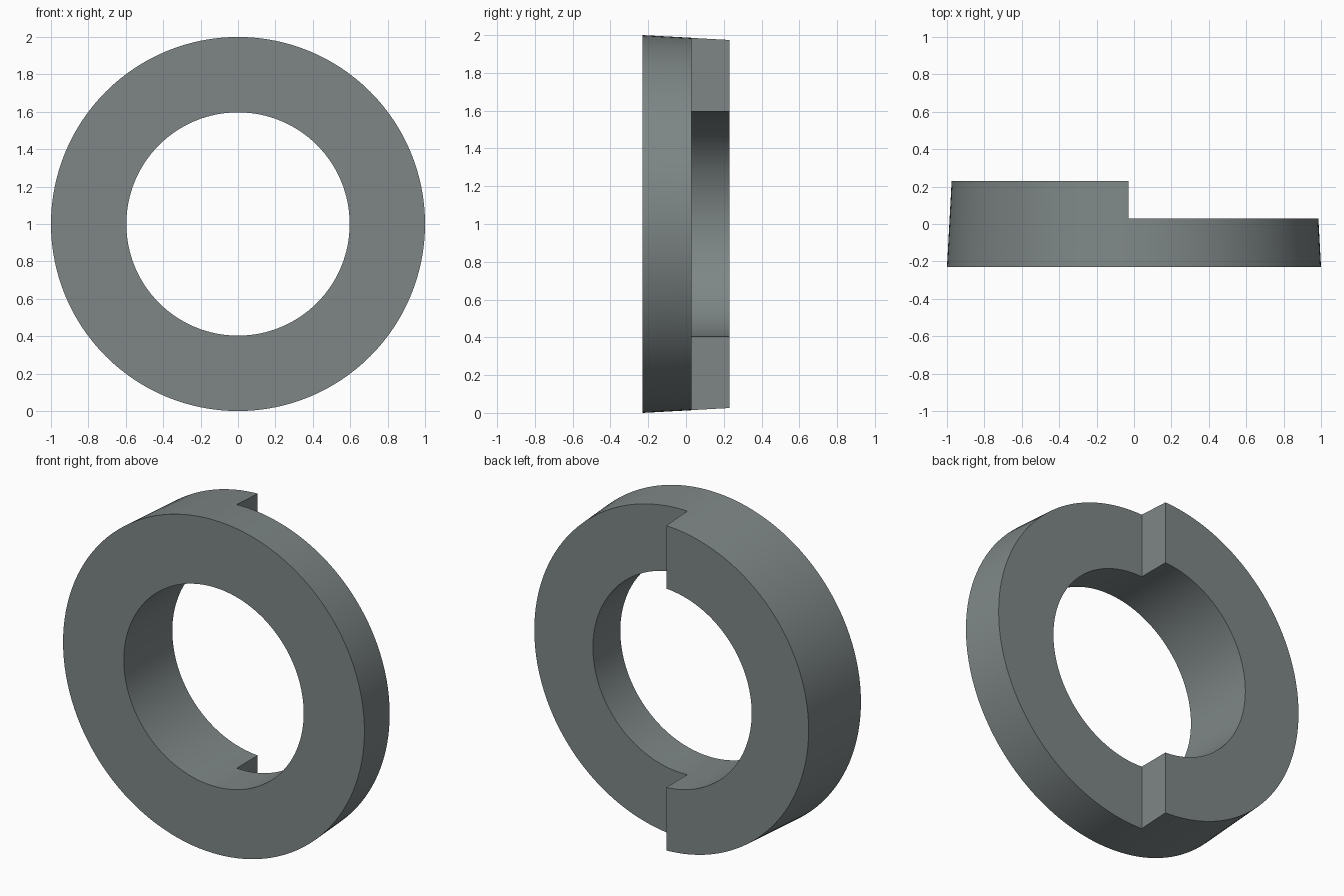
import bpy, bmesh, math
from mathutils import Vector

if "Cube" in bpy.data.objects:
    bpy.data.objects.remove(bpy.data.objects["Cube"])

SEGMENTS = 128
FRONT, STEP, BACK = -0.23, 0.03, 0.23
HOLE_R, FRONT_R, BACK_R = 0.597, 1.0, 0.975
STEP_X = -0.03

grey = bpy.data.materials.new("slate grey")
grey.diffuse_color = (0.21, 0.24, 0.24, 1)
grey.use_nodes = True
grey.node_tree.nodes["Principled BSDF"].inputs["Base Color"].default_value = grey.diffuse_color


def finish(bm, name):
    bmesh.ops.recalc_face_normals(bm, faces=bm.faces)
    mesh = bpy.data.meshes.new(name)
    bm.to_mesh(mesh)
    bm.free()
    obj = bpy.data.objects.new(name, mesh)
    bpy.context.collection.objects.link(obj)
    return obj


# Tapered ring, a four-point section turned around the y axis
bm = bmesh.new()
section = [(HOLE_R, FRONT), (FRONT_R, FRONT), (BACK_R, BACK), (HOLE_R, BACK)]
loops = []
for i in range(SEGMENTS):
    a = 2 * math.pi * i / SEGMENTS
    loops.append([bm.verts.new((r * math.cos(a), y, 1 + r * math.sin(a))) for r, y in section])
for i in range(SEGMENTS):
    p, q = loops[i], loops[(i + 1) % SEGMENTS]
    for j in range(4):
        k = (j + 1) % 4
        bm.faces.new((p[j], p[k], q[k], q[j]))
ring = finish(bm, "stepped_ring")
ring.data.materials.append(grey)

# Block that removes the back of the right half
bm = bmesh.new()
bmesh.ops.create_cube(bm, size=1)
for v in bm.verts:
    v.co = Vector((STEP_X + (v.co.x + 0.5) * 1.5,
                   STEP + (v.co.y + 0.5) * 0.5,
                   1 + v.co.z * 3))
cutter = finish(bm, "step_cutter")
cutter.hide_render = True

cut = ring.modifiers.new("step", 'BOOLEAN')
cut.operation = 'DIFFERENCE'
cut.solver = 'EXACT'
cut.object = cutter

# Apply the step, then smooth the round walls and keep the edges sharp
bpy.context.view_layer.objects.active = ring
ring.select_set(True)
bpy.ops.object.modifier_apply(modifier=cut.name)
bpy.data.objects.remove(cutter)
bpy.ops.object.shade_smooth_by_angle(angle=math.radians(30))
